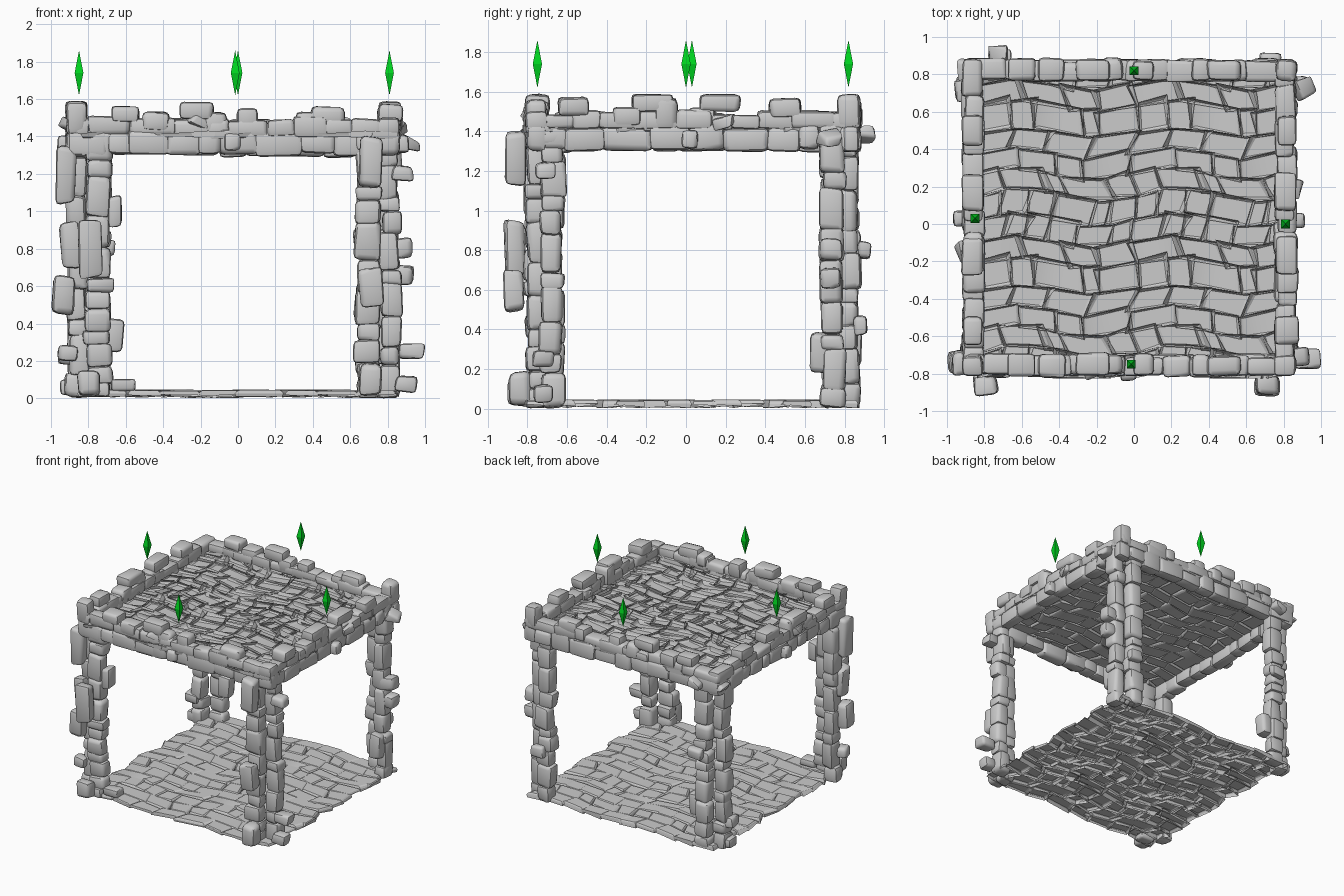
import bpy, bmesh, math, random
from mathutils import Vector, Matrix, Euler

random.seed(11)
R = random.uniform

default = bpy.data.objects.get("Cube")
if default:
    bpy.data.objects.remove(default, do_unlink=True)


def material(name, colour):
    m = bpy.data.materials.new(name)
    m.diffuse_color = (*colour, 1)
    m.use_nodes = True
    node = next(n for n in m.node_tree.nodes if n.type == 'BSDF_PRINCIPLED')
    node.inputs["Base Color"].default_value = (*colour, 1)
    return m


STONE = material("grey_stone", (0.6, 0.6, 0.6))
GREEN = material("green_crystal", (0.0, 0.68, 0.015))


def finish(bm, name, mat, smooth=50):
    me = bpy.data.meshes.new(name)
    bm.to_mesh(me)
    bm.free()
    me.materials.append(mat)
    ob = bpy.data.objects.new(name, me)
    bpy.context.collection.objects.link(ob)
    if smooth:
        bpy.ops.object.select_all(action='DESELECT')
        ob.select_set(True)
        bpy.context.view_layer.objects.active = ob
        bpy.ops.object.shade_smooth_by_angle(angle=math.radians(smooth))


def stone(bm, centre, size, rough=0.08, tilt=0.05):
    """One worn block: a skewed box with rounded edges."""
    b = bmesh.new()
    bmesh.ops.create_cube(b, size=1)
    for v in b.verts:
        v.co = Vector([c * s * (1 + R(-rough, rough) * 1.6) for c, s in zip(v.co, size)])
    bmesh.ops.bevel(b, geom=b.edges[:], offset=min(size) * 0.27, segments=2,
                    profile=0.55, affect='EDGES')
    turn = Euler((R(-tilt, tilt), R(-tilt, tilt), R(-tilt, tilt))).to_matrix().to_4x4()
    b.transform(Matrix.Translation(centre) @ turn)
    me = bpy.data.meshes.new("stone_part")
    b.to_mesh(me)
    b.free()
    bm.from_mesh(me)
    bpy.data.meshes.remove(me)


# Paving: open cobble shells whose ragged skirts show from behind
def paving(name, z_face, facing):
    bm = bmesh.new()
    tile, rows = 0.84, 7
    wave = 2 * math.pi / tile
    levels = [0] + [(r + R(-.22, .22)) * tile / rows for r in range(1, rows)] + [tile]
    cells = []
    for y0, y1 in zip(levels, levels[1:]):
        n = random.choice((4, 5, 6))
        cuts = [0] + [(k + R(-.3, .3)) * tile / n for k in range(1, n)] + [tile]
        for a, b in zip(cuts, cuts[1:]):
            quad = []
            for x, y in ((a, y0), (b, y0), (b, y1), (a, y1)):
                quad.append((x + .03 * math.sin(2 * wave * y) + R(-.016, .016),
                             y + .03 * math.sin(wave * x) + R(-.016, .016)))
            cells.append((quad, R(0, .008), [R(.02, .045) for _ in quad],
                          [R(.98, 1.22) for _ in quad]))
    for tx in (-0.84, 0.0):
        for ty in (-0.815, 0.025):
            for quad, drop, depths, spread in cells:
                cx = sum(p[0] for p in quad) / 4
                cy = sum(p[1] for p in quad) / 4
                rings = []
                for scale, down in ((.87, 0), (.98, .006), (1.06, .018), (None, None)):
                    ring = []
                    for (x, y), deep, wide in zip(quad, depths, spread):
                        d = deep if down is None else down + drop
                        s = scale or wide
                        px = max(-.86, min(.86, cx + (x - cx) * s + tx))
                        py = max(-.825, min(.875, cy + (y - cy) * s + ty))
                        ring.append(bm.verts.new((px, py, z_face - facing * d)))
                    rings.append(ring)
                bm.faces.new(rings[0][::facing])
                for up, low in zip(rings, rings[1:]):
                    for i in range(4):
                        j = (i + 1) % 4
                        bm.faces.new([up[i], low[i], low[j], up[j]][::facing])
    finish(bm, name, STONE, 25)


paving("floor_paving", 0.047, 1)
paving("ceiling_paving", 1.39, -1)


# Corner columns: two stacks of blocks forming an L
def stack(bm, x, y, wide, deep, top):
    z = 0.01
    while z < top - 0.03:
        h = random.choice((0.07, 0.09, 0.12, 0.17, 0.2))
        if top - z - h < 0.06:
            h = top - z
        stone(bm, (x + R(-.012, .012), y + R(-.012, .012), z + h / 2),
              (wide * R(.92, 1.15), deep * R(.92, 1.12), h * 1.06))
        z += h


WALL_X = {"left": 0.812, "right": -0.86}
WALL_Y = {"front": -0.755, "back": 0.822}
# Blocks that stick out of each column: x, y, z, width, depth, height
EXTRA = {
    ("front", "right"): [(-.93, -.74, .55, .12, .12, .2), (-.9, -.74, .82, .1, .12, .24),
                         (-.92, -.74, 1.2, .1, .12, .3), (-.79, -.86, .8, .12, .1, .3),
                         (-.61, -.75, .07, .13, .1, .06), (-.66, -.75, 1.0, .08, .1, .16),
                         (-.91, -.74, .24, .1, .1, .09), (-.8, -.85, .08, .12, .1, .13)],
    ("front", "left"): [(.93, -.72, .25, .13, .11, .08), (.9, -.72, .08, .12, .1, .09),
                        (.71, -.87, .6, .12, .1, .2), (.71, -.86, 1.26, .12, .1, .26),
                        (.71, -.84, .1, .12, .12, .17), (.88, -.71, 1.2, .11, .1, .08)],
    ("back", "left"): [(.87, .73, .8, .12, .12, .11), (.88, .73, .66, .11, .1, .1),
                       (.73, .88, .42, .12, .07, .09), (.8, .68, .28, .1, .1, .2)],
    ("back", "right"): [(-.9, .72, .22, .12, .12, .08), (-.9, .74, .06, .1, .1, .08),
                        (-.72, .9, .8, .12, .07, .08), (-.67, .8, .33, .1, .1, .18)],
}
for fb, wy in WALL_Y.items():
    for lr, wx in WALL_X.items():
        bm = bmesh.new()
        sx, sy = math.copysign(1, wx), math.copysign(1, wy)
        stack(bm, wx - sx * 0.112, wy, 0.125, 0.105, 1.42)
        stack(bm, wx, wy - sy * 0.08, 0.1, 0.115, 1.4)
        for x, y, z, w, d, h in EXTRA[fb, lr]:
            stone(bm, (x, y, z), (w, d, h), 0.1, 0.08)
        finish(bm, f"{fb}_{lr}_column", STONE)


# Beams: two courses of blocks, with raised blocks on top
# Raised blocks: position along the beam, length, bottom, top
RAISED = {
    "x": [(-.6, .15, 1.48, 1.56), (-.44, .14, 1.43, 1.53), (-.22, .18, 1.49, 1.585),
          (-.12, .12, 1.41, 1.53), (.05, .11, 1.43, 1.55), (.36, .1, 1.43, 1.53),
          (.48, .18, 1.46, 1.56)],
    "y": [(-.57, .15, 1.48, 1.57), (-.3, .14, 1.43, 1.52), (-.17, .2, 1.5, 1.585),
          (-.1, .12, 1.41, 1.57), (.17, .2, 1.5, 1.585), (.08, .13, 1.42, 1.52),
          (.5, .16, 1.47, 1.565)],
}


def beam(name, axis, offset, start, end):
    bm = bmesh.new()

    def put(u, length, lo, hi, thick):
        wob = offset + R(-.008, .008)
        at = (u, wob) if axis == "x" else (wob, u)
        size = (length, thick) if axis == "x" else (thick, length)
        stone(bm, (*at, (lo + hi) / 2), (*size, hi - lo), 0.06, 0.03)

    for lo, hi in ((1.3, 1.425), (1.405, 1.49)):
        u = start
        while u < end - 0.02:
            length = min(R(0.1, 0.24), end - u)
            if end - u - length < 0.07:
                length = end - u
            put(u + length / 2, length * 1.07, lo + R(-.01, .01), hi + R(-.01, .02), R(.1, .115))
            u += length
    for u, length, lo, hi in RAISED[axis]:
        put(u, length, lo, hi, R(.1, .13))
    finish(bm, name, STONE)


for fb, wy in WALL_Y.items():
    beam(f"{fb}_beam", "x", wy, -0.9, 0.86)
for lr, wx in WALL_X.items():
    beam(f"{lr}_beam", "y", wx, -0.79, 0.87)

# Raised caps on two opposite corners
bm = bmesh.new()
for lr, fb in (("right", "front"), ("left", "back")):
    stone(bm, (WALL_X[lr], WALL_Y[fb], 1.5), (0.11, 0.11, 0.17))
finish(bm, "corner_caps", STONE)

# Loose shards and small blocks leaning out of the beams
bm = bmesh.new()
for x, y, z in ((.92, .72, 1.36), (.83, .2, 1.45), (-.88, -.13, 1.45), (-.72, .9, 1.38),
                (-.88, .82, 1.38), (-.21, -.76, 1.47)):
    stone(bm, (x, y, z), (.12, .1, .06), 0.25, 0.5)
for x, y, z in ((-.92, .03, 1.36), (.87, .02, 1.36), (-.03, -.8, 1.37)):
    stone(bm, (x, y, z), (.09, .08, .09))
finish(bm, "loose_stones", STONE)

# Floating crystals over the middle of each beam
for name, x, y in (("right", -.85, .03), ("left", .81, 0), ("back", 0, .82), ("front", -.015, -.75)):
    bm = bmesh.new()
    for flip in (1, -1):
        turn = Matrix.Rotation(math.pi / 4, 4, 'Z')
        if flip < 0:
            turn = turn @ Matrix.Rotation(math.pi, 4, 'X')
        bmesh.ops.create_cone(bm, cap_ends=False, segments=4, radius1=0.033, radius2=0, depth=0.12,
                              matrix=Matrix.Translation((x, y, 1.74 + flip * 0.06)) @ turn)
    bmesh.ops.remove_doubles(bm, verts=bm.verts[:], dist=0.001)
    bmesh.ops.recalc_face_normals(bm, faces=bm.faces[:])
    finish(bm, f"{name}_crystal", GREEN, smooth=0)
